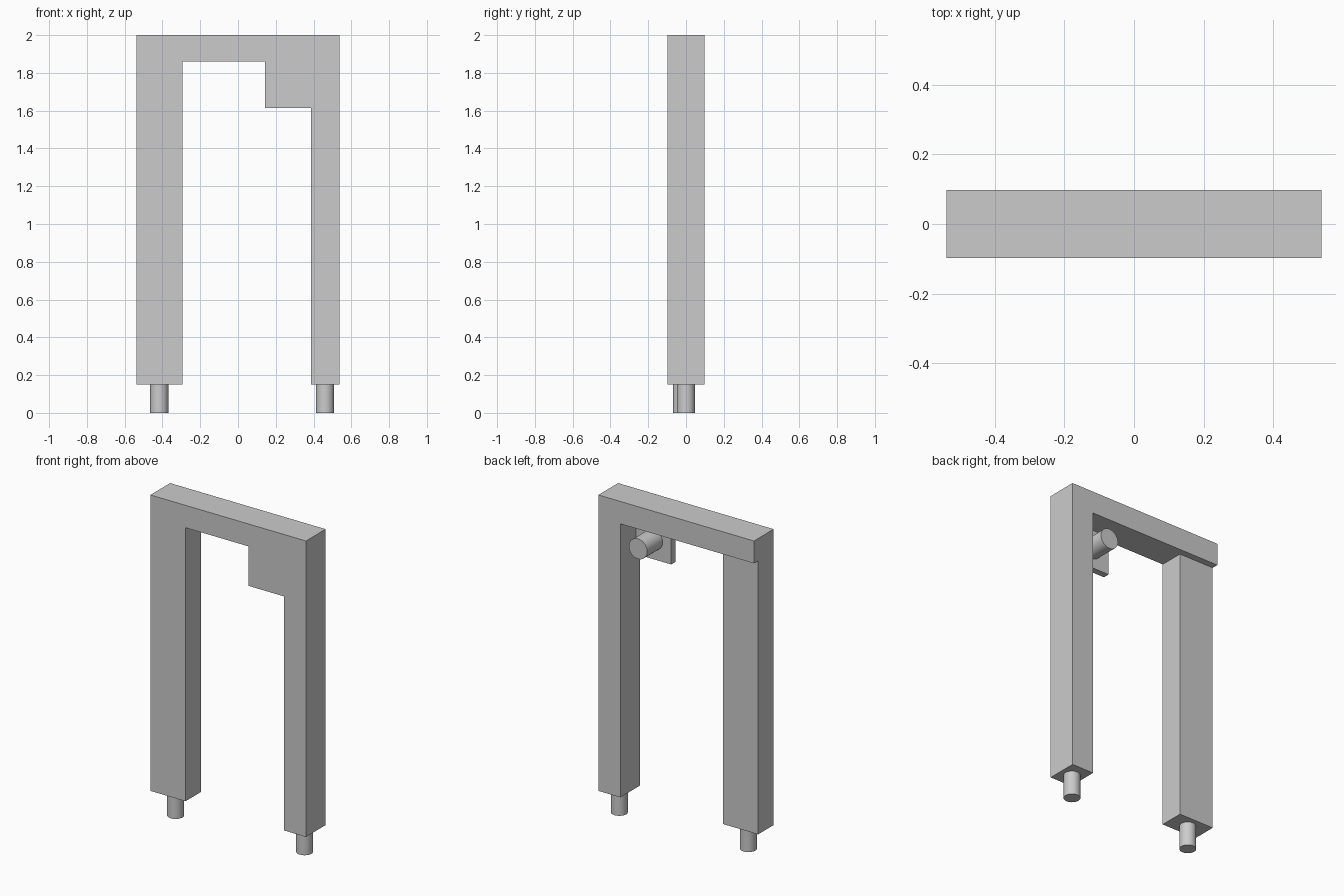
import bpy
import math

cube = bpy.data.objects.get("Cube")
if cube:
    bpy.data.objects.remove(cube, do_unlink=True)

# Single grey finish
grey = bpy.data.materials.new("light_grey")
grey.use_nodes = True
colour = (0.6, 0.6, 0.6, 1)
grey.diffuse_color = colour
grey.node_tree.nodes["Principled BSDF"].inputs["Base Color"].default_value = colour


def box(name, x, y, z):
    """Box spanning the given (min, max) ranges."""
    bpy.ops.mesh.primitive_cube_add(size=1)
    ob = bpy.context.object
    ob.name = name
    ob.location = [sum(r) / 2 for r in (x, y, z)]
    ob.scale = [r[1] - r[0] for r in (x, y, z)]
    bpy.ops.object.transform_apply(location=False, rotation=False, scale=True)
    ob.data.materials.append(grey)


def rod(name, centre, radius, length, tilt=0):
    """Smooth-sided cylinder, upright unless tilted about x."""
    bpy.ops.mesh.primitive_cylinder_add(
        vertices=48, radius=radius, depth=length, location=centre, rotation=(tilt, 0, 0))
    ob = bpy.context.object
    ob.name = name
    ob.data.materials.append(grey)
    bpy.ops.object.shade_smooth_by_angle()


RIGHT, LEFT = -0.538, 0.538
FRONT, BACK = -0.097, 0.097
INSET = 0.056            # back of the wide leg, front lip thickness mirrors it
FOOT, BEAM, TOP = 0.15, 1.86, 2.0

# Frame: beam, wide shallow leg, narrow full-depth leg
box("top_beam", (RIGHT, LEFT), (FRONT, BACK), (BEAM, TOP))
box("right_leg", (RIGHT, -0.295), (FRONT, INSET), (FOOT, BEAM))
box("left_leg", (0.386, LEFT), (FRONT, BACK), (FOOT, BEAM))

# Corner plate with a stud on its back
box("corner_plate", (0.142, 0.386), (FRONT, -INSET), (1.613, BEAM))
rod("plate_stud", (0.264, (BACK - INSET) / 2, 1.736), 0.063, BACK + INSET, math.pi / 2)

# Foot pegs, centred under each leg
rod("right_peg", (-0.417, (FRONT + INSET) / 2, FOOT / 2), 0.048, FOOT)
rod("left_peg", (0.461, 0, FOOT / 2), 0.048, FOOT)
